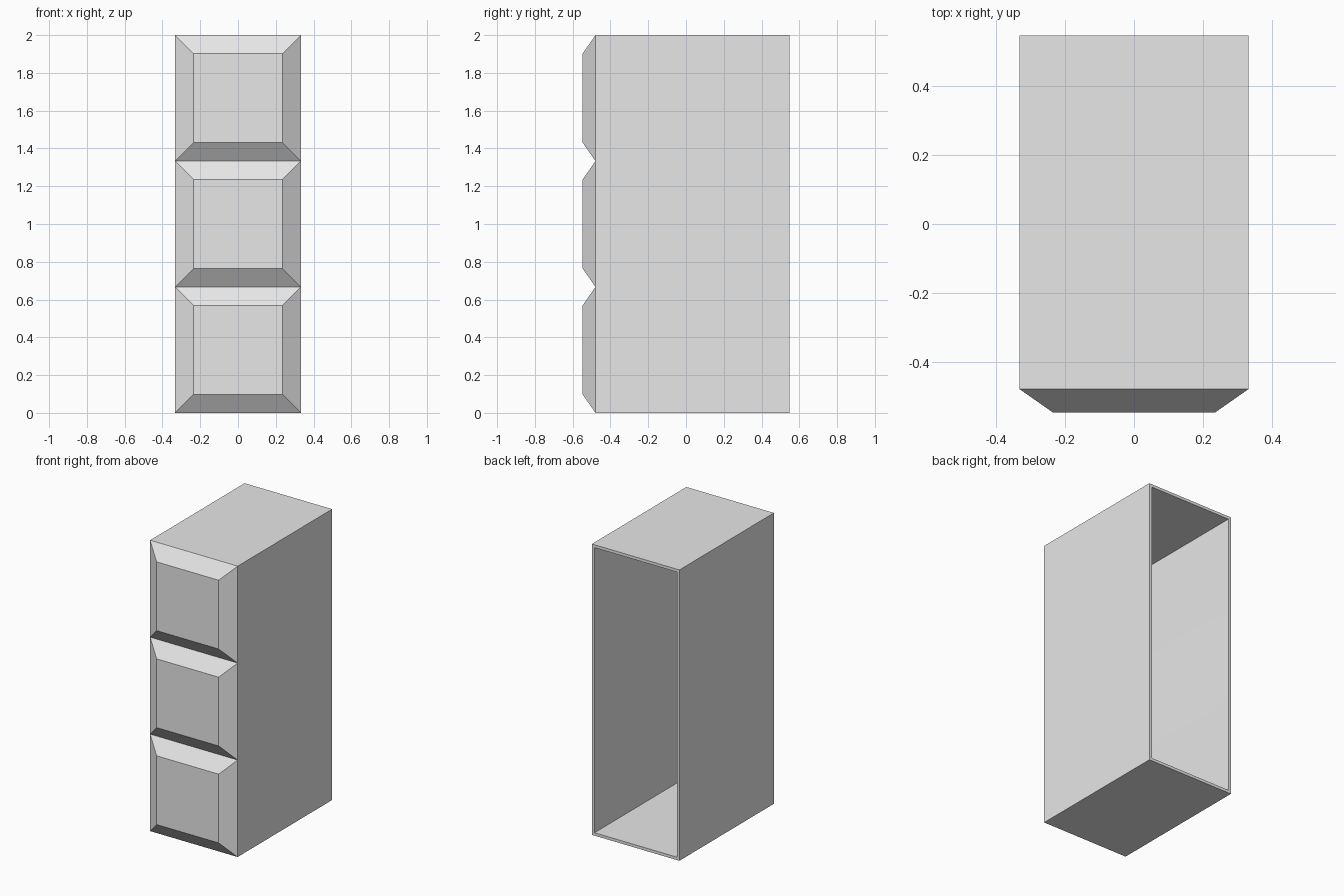
import bpy
import bmesh

cube = bpy.data.objects.get("Cube")
if cube:
    bpy.data.objects.remove(cube)

HALF_W, HEIGHT, DRAWERS = 0.333, 2.0, 3
BACK, SEAM, FRONT = 0.547, -0.479, -0.547
BEVEL, WALL = 0.097, 0.02

# Single grey material
grey = bpy.data.materials.new("light_grey")
grey.use_nodes = True
colour = (0.8, 0.8, 0.8, 1)
grey.diffuse_color = colour
grey.node_tree.nodes["Principled BSDF"].inputs["Base Color"].default_value = colour

bm = bmesh.new()

# Drawer fronts: a column of quads facing -y
rows = []
for i in range(DRAWERS + 1):
    z = HEIGHT * i / DRAWERS
    rows.append([bm.verts.new((x, SEAM, z)) for x in (-HALF_W, HALF_W)])
fronts = [bm.faces.new((a[0], a[1], b[1], b[0])) for a, b in zip(rows, rows[1:])]

# Cabinet walls: pull the outline to the open back
outline = [e for e in bm.edges if e.is_boundary]
walls = bmesh.ops.extrude_edge_only(bm, edges=outline)["geom"]
for v in walls:
    if isinstance(v, bmesh.types.BMVert):
        v.co.y = BACK

# Chamfered drawer panels: inset each front and push it forward
bmesh.ops.inset_individual(bm, faces=fronts, thickness=BEVEL, use_even_offset=True)
for face in fronts:
    for v in face.verts:
        v.co.y = FRONT

# Make every face point away from the cabinet's inside
bm.normal_update()
for face in bm.faces:
    c = face.calc_center_median()
    if face.normal.y < -0.1:
        continue
    outward = face.normal.x * c.x + face.normal.z * (c.z - HEIGHT / 2)
    if outward < 0:
        face.normal_flip()

mesh = bpy.data.meshes.new("drawer_cabinet")
bm.to_mesh(mesh)
bm.free()
mesh.materials.append(grey)
cabinet = bpy.data.objects.new("drawer_cabinet", mesh)
bpy.context.collection.objects.link(cabinet)

# Thin walls, growing inwards
shell = cabinet.modifiers.new("wall_thickness", "SOLIDIFY")
shell.thickness = WALL
shell.offset = -1
shell.use_even_offset = True
